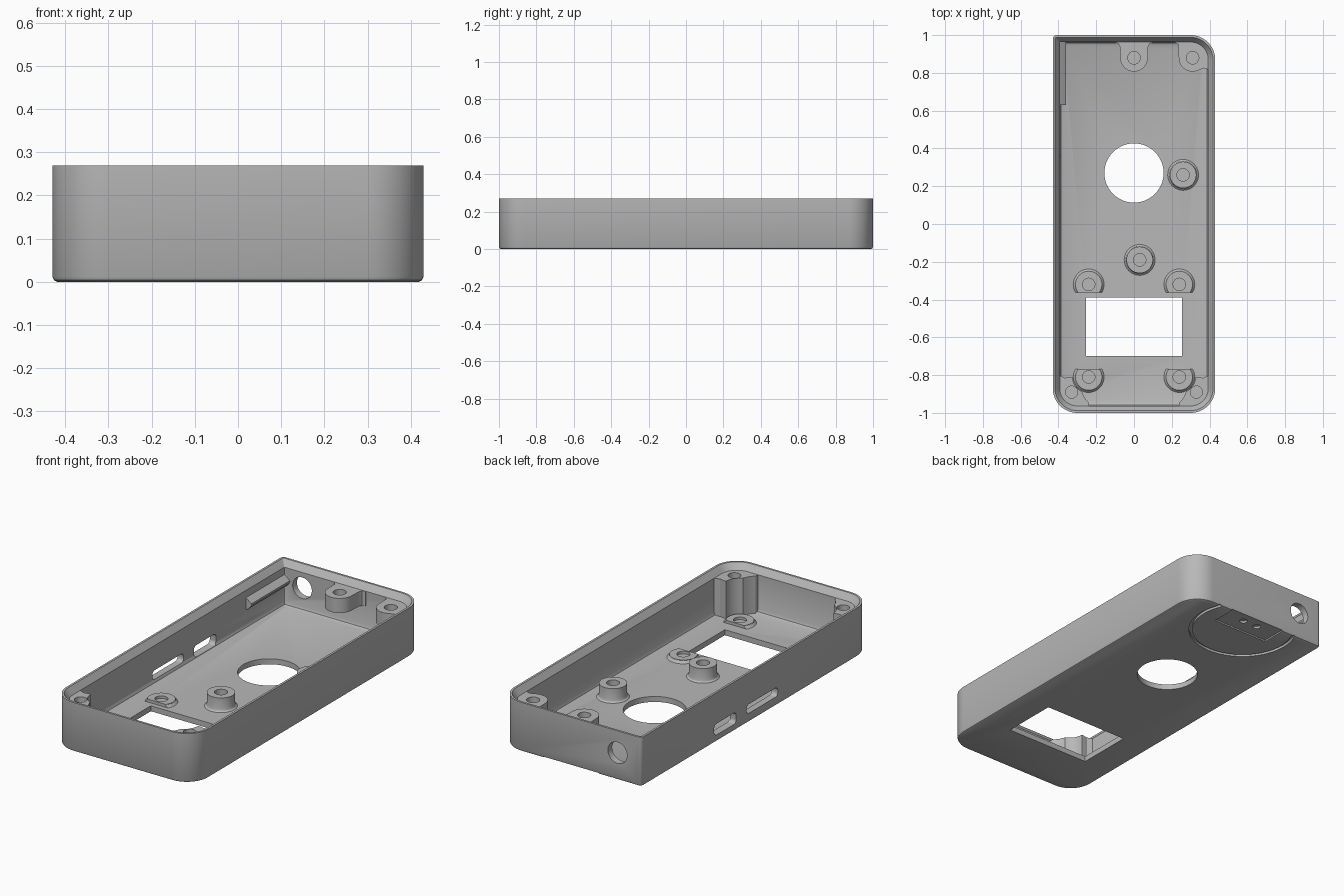
import bpy, bmesh, math
from mathutils import Vector, Matrix

if "Cube" in bpy.data.objects:
    bpy.data.objects.remove(bpy.data.objects["Cube"])

FLOOR, RIM, TOP = 0.03, 0.235, 0.27
grey = bpy.data.materials.new("plain grey")
grey.diffuse_color = (0.48, 0.48, 0.48, 1)
grey.use_nodes = True
grey.node_tree.nodes["Principled BSDF"].inputs["Base Color"].default_value = grey.diffuse_color


def make(name, bm):
    bmesh.ops.recalc_face_normals(bm, faces=bm.faces[:])
    me = bpy.data.meshes.new(name)
    bm.to_mesh(me)
    bm.free()
    ob = bpy.data.objects.new(name, me)
    bpy.context.collection.objects.link(ob)
    me.materials.append(grey)
    return ob


def finish(ob, cutters=()):
    """Apply the cutters, then smooth the curved faces."""
    for c in cutters:
        m = ob.modifiers.new("cut", 'BOOLEAN')
        m.operation, m.solver, m.object = 'DIFFERENCE', 'EXACT', c
    bpy.context.view_layer.update()
    dg = bpy.context.evaluated_depsgraph_get()
    me = bpy.data.meshes.new_from_object(ob.evaluated_get(dg))
    ob.modifiers.clear()
    ob.data = me
    for c in cutters:
        bpy.data.objects.remove(c)
    bpy.ops.object.select_all(action='DESELECT')
    ob.select_set(True)
    bpy.context.view_layer.objects.active = ob
    bpy.ops.object.shade_smooth_by_angle(angle=math.radians(30))
    return ob


def loft(name, rings):
    bm = bmesh.new()
    loops = [[bm.verts.new(p) for p in r] for r in rings]
    n = len(loops[0])
    for a, b in zip(loops, loops[1:]):
        for i in range(n):
            bm.faces.new((a[i], a[(i + 1) % n], b[(i + 1) % n], b[i]))
    bm.faces.new(loops[0])
    bm.faces.new(loops[-1])
    return make(name, bm)


def prism(name, pts, z0, z1):
    return loft(name, [[(x, y, z) for x, y in pts] for z in (z0, z1)])


def cylinder(x, y, z, r, depth, axis='Z'):
    rot = {'Z': Matrix(), 'Y': Matrix.Rotation(math.pi / 2, 4, 'X')}[axis]
    bm = bmesh.new()
    bmesh.ops.create_cone(bm, cap_ends=True, segments=48, radius1=r, radius2=r, depth=depth,
                          matrix=Matrix.Translation((x, y, z)) @ rot)
    return make("cutter", bm)


def arc(cx, cy, r, a0, a1, n=12):
    return [(cx + r * math.cos(math.radians(a0 + (a1 - a0) * i / n)),
             cy + r * math.sin(math.radians(a0 + (a1 - a0) * i / n))) for i in range(n + 1)]


def outline(inset, z):
    """Case outline with one tight corner at the back left."""
    pts = []
    for sx, sy, r, a in ((1, 1, .13, 0), (-1, 1, .02, 90), (-1, -1, .13, 180), (1, -1, .13, 270)):
        rr = max(r - inset, 0.003)
        pts += arc(sx * (.43 - inset - rr), sy * (1 - inset - rr), rr, a, a + 90)
    return [(x, y, z) for x, y in pts]


# Tray: outside, bevelled rim, inside wall and floor
tray = loft("case_tray", [outline(i, z) for i, z in (
    (.012, 0), (.004, .004), (0, .012), (0, TOP), (.012, TOP), (.037, RIM),
    (.037, .05), (.043, .036), (.055, FLOOR))])


def side_slot(y0, y1, z0, z1):
    r = .02
    pts = []
    for cy, cz, a in ((y1 - r, z1 - r, 0), (y0 + r, z1 - r, 90), (y0 + r, z0 + r, 180), (y1 - r, z0 + r, 270)):
        pts += arc(cy, cz, r, a, a + 90, 6)
    return loft("cutter", [[(x, y, z) for y, z in pts] for x in (-.5, -.36)])


# Openings, and the shallow round recess with its rim groove underneath
box = [(-.255, -.70), (.255, -.70), (.255, -.39), (-.255, -.39)]
cuts = [
    prism("cutter", box, -.1, .1),
    cylinder(0, .27, 0, .157, .2),
    cylinder(-.285, 1, .15, .058, .2, 'Y'),
    side_slot(-.18, .09, .05, .10),
    side_slot(.18, .37, .038, .10),
    prism("cutter", arc(0, .88, .28, 155, 385, 40) + arc(0, .88, .262, 385, 155, 40), -.1, .014),
    prism("cutter", [(-.17, .86), (.17, .86), (.17, 1.1), (-.17, 1.1)], -.1, .008),
    cylinder(-.045, .94, 0, .02, .04),
    cylinder(.045, .94, 0, .02, .04),
]
finish(tray, cuts)


def standoff(name, x, y, top, flat=0):
    """Round screw boss with a flared foot; flat trims one side (sign of y)."""
    prof = [(.033, FLOOR + .002), (.033, top), (.070, top), (.070, min(FLOOR + .02, top - .003)),
            (.074, FLOOR + .007), (.084, FLOOR - .002)]
    angles = [2 * math.pi * i / 40 for i in range(40)]
    ob = loft(name, [[(x + r * math.cos(a), y + r * math.sin(a), z) for a in angles] for r, z in prof])
    if flat:
        bm = bmesh.new()
        bm.from_mesh(ob.data)
        res = bmesh.ops.bisect_plane(bm, geom=bm.verts[:] + bm.edges[:] + bm.faces[:],
                                     plane_co=Vector((x, y + flat * .043, 0)),
                                     plane_no=Vector((0, flat, 0)), clear_outer=True)
        edges = [e for e in res['geom_cut'] if isinstance(e, bmesh.types.BMEdge)]
        bmesh.ops.holes_fill(bm, edges=edges, sides=0)
        bm.to_mesh(ob.data)
        bm.free()
    return finish(ob)


standoff("centre_standoff", .03, -.19, .105)
standoff("side_standoff", .26, .26, .105)
for side, s in (("left", -1), ("right", 1)):
    # Low bosses around the window
    standoff(side + "_window_boss_back", s * .24, -.32, .046, -1)
    standoff(side + "_window_boss_front", s * .24, -.81, .046, 1)
    # Front corner screw posts, hollowed around the low bosses
    pts = [(.40, -.80), (.365, -.815), (.335, -.81)] + arc(.24, -.81, .085, 0, -65, 10)
    pts += [(.262, -.92), (.24, -.945), (.235, -.98), (.32, -.98), (.375, -.95), (.40, -.91)]
    post = prism(side + "_front_post", [(s * x, y) for x, y in pts], FLOOR - .005, RIM)
    finish(post, [cylinder(s * .33, -.89, RIM, .032, .2)])

# Back tab with flared roots, and back right corner post
tab = [(-.10, .98), (-.10, .962), (-.083, .955), (-.075, .94)] + arc(0, .88, .073, 180, 360, 24)
tab += [(.075, .94), (.083, .955), (.10, .962), (.10, .98)]
finish(prism("back_tab", tab, .155, RIM), [cylinder(0, .88, RIM, .033, .1)])
corner = [(.215, .975), (.215, .962), (.235, .95)] + arc(.31, .88, .073, 180, 290, 16)
corner += [(.37, .825), (.385, .82), (.405, .815), (.405, .90), (.38, .95), (.33, .975)]
finish(prism("back_corner_post", corner, .155, RIM), [cylinder(.31, .88, RIM, .033, .1)])

# Wedge-shaped rail on the left wall
rail = [(-.40, .125), (-.375, .14), (-.36, .16), (-.36, .17), (-.375, .182), (-.40, .20)]
finish(loft("wall_rail", [[(x, y, z) for x, z in rail] for y in (.63, .975)]))
